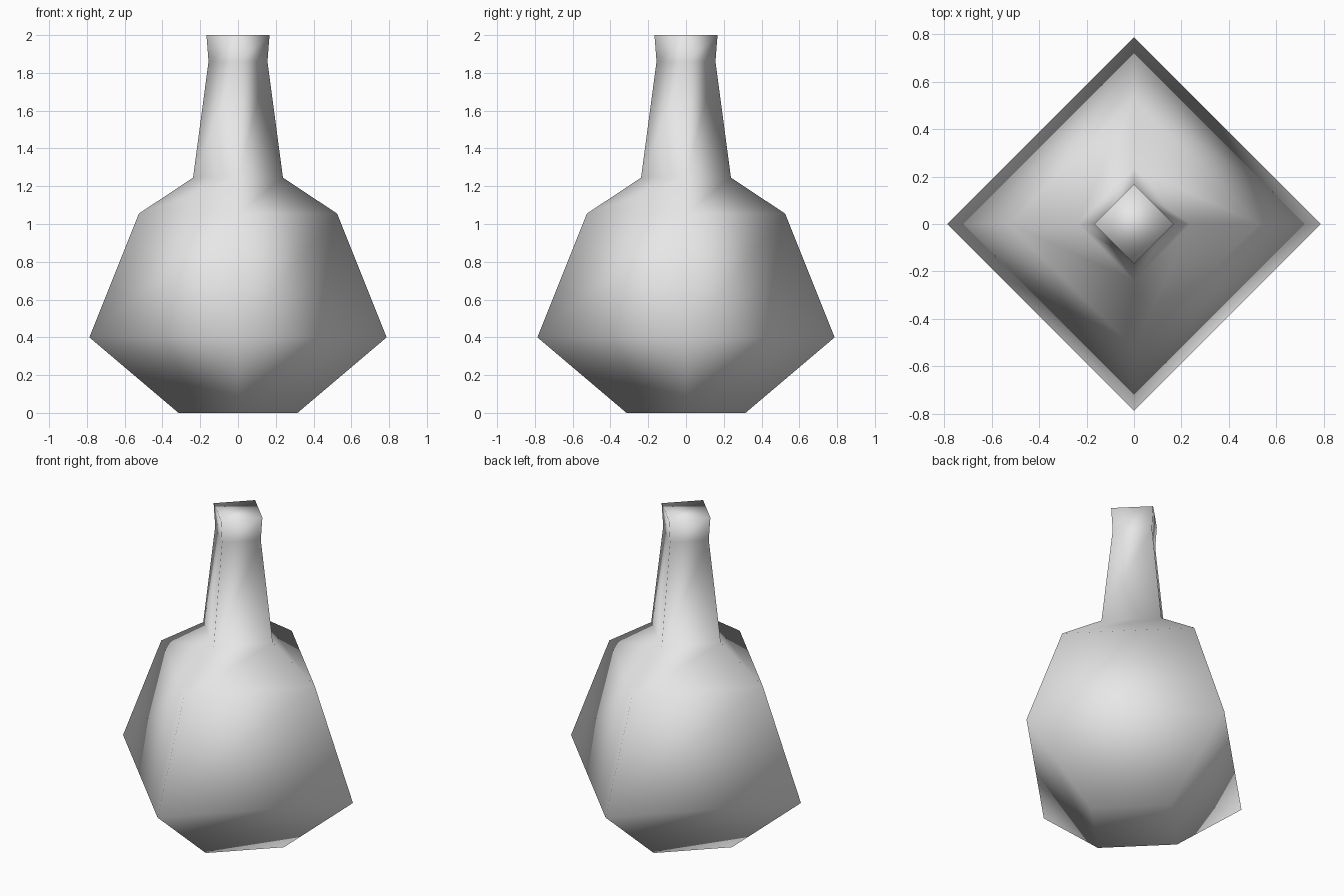
import bpy
import bmesh
from math import cos, sin, pi

cube = bpy.data.objects.get("Cube")
if cube:
    bpy.data.objects.remove(cube, do_unlink=True)

SIDES = 4
# Bottle outline from base to lip: (corner radius, height)
PROFILE = [(0.315, 0), (0.787, 0.4), (0.525, 1.055),
           (0.238, 1.245), (0.156, 1.86), (0.167, 2)]


def make_material(name, color):
    mat = bpy.data.materials.new(name)
    mat.use_nodes = True
    mat.diffuse_color = color
    mat.node_tree.nodes["Principled BSDF"].inputs["Base Color"].default_value = color
    return mat


def lathe(name, profile, sides, mat):
    bm = bmesh.new()
    rings = []
    for radius, height in profile:
        angles = [2 * pi * i / sides for i in range(sides)]
        rings.append([bm.verts.new((radius * cos(a), radius * sin(a), height))
                      for a in angles])
    # Side walls
    for low, high in zip(rings, rings[1:]):
        for i in range(sides):
            j = (i + 1) % sides
            bm.faces.new((low[i], low[j], high[j], high[i]))
    # Closed base and mouth
    bm.faces.new(list(reversed(rings[0])))
    bm.faces.new(rings[-1])
    # Smooth shading runs across every edge
    for face in bm.faces:
        face.smooth = True
    mesh = bpy.data.meshes.new(name)
    bm.to_mesh(mesh)
    bm.free()
    mesh.materials.append(mat)
    obj = bpy.data.objects.new(name, mesh)
    bpy.context.collection.objects.link(obj)
    return obj


grey = make_material("light grey", (0.8, 0.8, 0.8, 1))
lathe("bottle", PROFILE, SIDES, grey)
